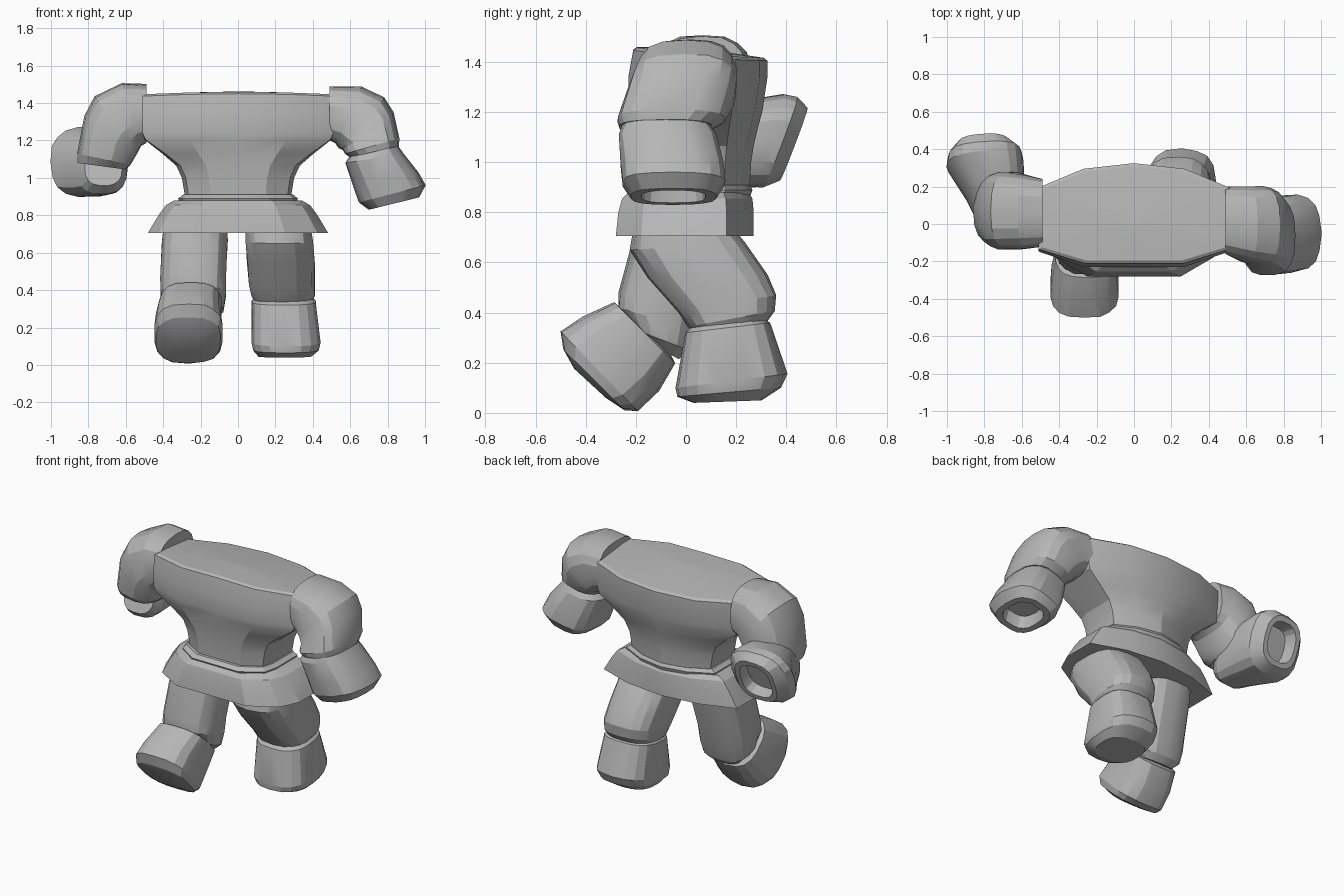
import bpy, bmesh, math, random
from mathutils import Vector

random.seed(4)
stone = bpy.data.materials.new("stone grey")
stone.diffuse_color = (0.47, 0.47, 0.47, 1)
parts = []


def skin(name, rings):
    """Join equal-length rings of points into one closed skin."""
    bm = bmesh.new()
    rows = [[bm.verts.new(p) for p in r] for r in rings]
    n = len(rows[0])
    for a, b in zip(rows, rows[1:]):
        for i in range(n):
            bm.faces.new((a[i], a[(i + 1) % n], b[(i + 1) % n], b[i]))
    bm.faces.new(rows[0][::-1])
    bm.faces.new(rows[-1])
    bmesh.ops.recalc_face_normals(bm, faces=bm.faces)
    me = bpy.data.meshes.new(name)
    bm.to_mesh(me)
    bm.free()
    me.materials.append(stone)
    ob = bpy.data.objects.new(name, me)
    bpy.context.collection.objects.link(ob)
    parts.append(ob)
    return ob


def limb(name, place, side, stations, hole=0.0, n=18):
    """Stations are (p, q, middle, half): a line p-q across the limb's profile,
    plus where it sits and how far it reaches along the side vector."""
    side = Vector(side)
    secs = [((place(p, m) + place(q, m)) / 2, (place(q, m) - place(p, m)) / 2, h)
            for p, q, m, h in stations]

    def ring(c, v, h):
        pts = []
        for i in range(n):
            a = 2 * math.pi * (i + 0.5) / n
            s, t = (math.copysign(abs(f) ** 0.74, f) for f in (math.cos(a), math.sin(a)))
            k = 1.01 + random.uniform(-0.015, 0.015)
            pts.append(c + v * t * k + side * s * h * k)
        return pts

    rings = [ring(*s) for s in secs]
    if hole:
        # hollow end with a narrow rim
        c, v, h = secs[-1]
        d = (c - secs[-2][0]).normalized()
        rings.append(ring(c, v * hole, h * hole))
        rings.append(ring(c - d * 0.08, v * hole * 0.9, h * hole * 0.9))
    return skin(name, rings)


def on_xz(p, m):
    return Vector((p[0], m, p[1]))


def on_xy(p, m):
    return Vector((p[0], p[1], m))


def on_yz(p, m):
    return Vector((m, p[0], p[1]))


def body_ring(z, w, front, back, top=False, corner=(1.0, 0.3)):
    """Mirrored many-sided body outline; a top ring dips to the back and sides."""
    half = [(w * 0.52, front), (w * corner[0], front * 0.64), (w, front * corner[1]),
            (w, back * 0.6), (w * 0.53, back - 0.03)]
    pts = half + [(0, back)] + [(-x, y) for x, y in half[::-1]] + [(0, front)]
    dip = 1 if top else 0
    return [Vector((x, y, z - dip * (0.14 * max(y, 0) + 0.05 * x * x))) for x, y in pts]


# Torso: broad shoulders narrowing to the waist
waist = (0.93, 0.25)
skin("torso", [
    body_ring(0.84, 0.28, -0.19, 0.25, corner=waist),
    body_ring(0.91, 0.285, -0.19, 0.255, corner=waist),
    body_ring(1.00, 0.30, -0.195, 0.26, corner=waist),
    body_ring(1.065, 0.33, -0.20, 0.27, corner=waist),
    body_ring(1.13, 0.405, -0.21, 0.285, corner=(0.96, 0.28)),
    body_ring(1.205, 0.50, -0.225, 0.305, corner=(0.99, 0.3)),
    body_ring(1.24, 0.51, -0.23, 0.31),
    body_ring(1.34, 0.51, -0.23, 0.325),
    body_ring(1.45, 0.51, -0.21, 0.325, True),
    body_ring(1.46, 0.49, -0.195, 0.31, True),
    body_ring(1.462, 0.03, -0.02, 0.035, True)])

# Flared skirt and the waistband above it
cut = (0.88, 0.2)
skin("skirt", [
    body_ring(0.705, 0.482, -0.28, 0.27, corner=cut),
    body_ring(0.80, 0.425, -0.27, 0.27, corner=cut),
    body_ring(0.855, 0.385, -0.255, 0.265, corner=cut),
    body_ring(0.88, 0.34, -0.23, 0.25, corner=cut)])
skin("waistband", [
    body_ring(0.86, 0.31, -0.22, 0.255, corner=waist),
    body_ring(0.89, 0.32, -0.235, 0.265, corner=waist),
    body_ring(0.91, 0.295, -0.21, 0.255, corner=waist)])

# Right-hand arm hanging forward
Y = (0, 1, 0)
limb("upper_arm_a", on_xz, Y, [
    ((0.49, 1.20), (0.49, 1.49), 0.02, 0.18),
    ((0.52, 1.185), (0.66, 1.485), 0.00, 0.20),
    ((0.54, 1.16), (0.78, 1.43), -0.01, 0.21),
    ((0.56, 1.15), (0.83, 1.35), -0.025, 0.215),
    ((0.575, 1.13), (0.86, 1.21), -0.06, 0.215),
    ((0.60, 1.11), (0.86, 1.17), -0.08, 0.185)])
limb("forearm_a", on_xz, Y, [
    ((0.60, 1.12), (0.85, 1.18), -0.08, 0.17),
    ((0.575, 1.08), (0.885, 1.13), -0.075, 0.195),
    ((0.62, 0.95), (0.96, 1.03), -0.055, 0.205),
    ((0.65, 0.87), (1.0, 0.96), -0.05, 0.205),
    ((0.70, 0.83), (0.965, 0.895), -0.05, 0.17)], hole=0.75)

# Left-hand arm swung back
limb("upper_arm_b", on_xz, Y, [
    ((-0.49, 1.19), (-0.49, 1.50), 0.06, 0.18),
    ((-0.52, 1.17), (-0.62, 1.505), 0.065, 0.195),
    ((-0.54, 1.13), (-0.765, 1.435), 0.07, 0.205),
    ((-0.56, 1.10), (-0.82, 1.33), 0.07, 0.205),
    ((-0.575, 1.07), (-0.86, 1.13), 0.08, 0.19),
    ((-0.60, 1.045), (-0.86, 1.08), 0.09, 0.165)])
limb("forearm_b", on_xy, (0, 0.38, 1), [
    ((-0.82, 0.00), (-0.62, 0.02), 1.06, 0.10),
    ((-0.86, 0.07), (-0.595, 0.09), 1.065, 0.15),
    ((-0.90, 0.15), (-0.59, 0.18), 1.075, 0.17),
    ((-1.0, 0.305), (-0.595, 0.335), 1.085, 0.185),
    ((-0.99, 0.36), (-0.605, 0.385), 1.08, 0.18),
    ((-0.94, 0.42), (-0.67, 0.435), 1.07, 0.145)], hole=0.78)

# Rear leg: thigh sloping back, lower leg planted
X = (1, 0, 0)
limb("thigh_a", on_yz, X, [
    ((-0.20, 0.77), (0.16, 0.77), 0.215, 0.17),
    ((-0.22, 0.65), (0.235, 0.68), 0.22, 0.18),
    ((-0.15, 0.54), (0.325, 0.55), 0.23, 0.18),
    ((-0.03, 0.40), (0.36, 0.47), 0.235, 0.175),
    ((0.01, 0.345), (0.35, 0.405), 0.24, 0.17),
    ((0.05, 0.31), (0.32, 0.36), 0.24, 0.145)])
limb("lower_leg_a", on_yz, X, [
    ((0.04, 0.36), (0.30, 0.38), 0.245, 0.14),
    ((0.0, 0.32), (0.335, 0.36), 0.245, 0.17),
    ((-0.04, 0.10), (0.40, 0.155), 0.255, 0.185),
    ((-0.03, 0.065), (0.375, 0.10), 0.255, 0.175),
    ((0.03, 0.04), (0.30, 0.05), 0.25, 0.14)])

# Front leg: upright thigh, lower leg kicked forward
limb("thigh_b", on_yz, X, [
    ((-0.205, 0.77), (0.15, 0.77), -0.225, 0.17),
    ((-0.22, 0.66), (0.13, 0.66), -0.23, 0.175),
    ((-0.27, 0.48), (0.06, 0.43), -0.24, 0.175),
    ((-0.27, 0.42), (0.04, 0.33), -0.24, 0.175),
    ((-0.22, 0.34), (0.01, 0.25), -0.24, 0.16),
    ((-0.15, 0.28), (-0.03, 0.215), -0.24, 0.11)])
limb("lower_leg_b", on_yz, X, [
    ((-0.25, 0.41), (-0.07, 0.25), -0.25, 0.14),
    ((-0.285, 0.44), (-0.045, 0.20), -0.255, 0.165),
    ((-0.41, 0.385), (-0.11, 0.09), -0.265, 0.175),
    ((-0.50, 0.325), (-0.195, 0.01), -0.265, 0.185),
    ((-0.49, 0.255), (-0.245, 0.01), -0.265, 0.172),
    ((-0.445, 0.175), (-0.32, 0.06), -0.265, 0.10)])

# Soft shading on gentle bends, crisp facets elsewhere
for o in parts:
    o.select_set(True)
bpy.context.view_layer.objects.active = parts[0]
bpy.ops.object.shade_smooth_by_angle(angle=math.radians(20))
